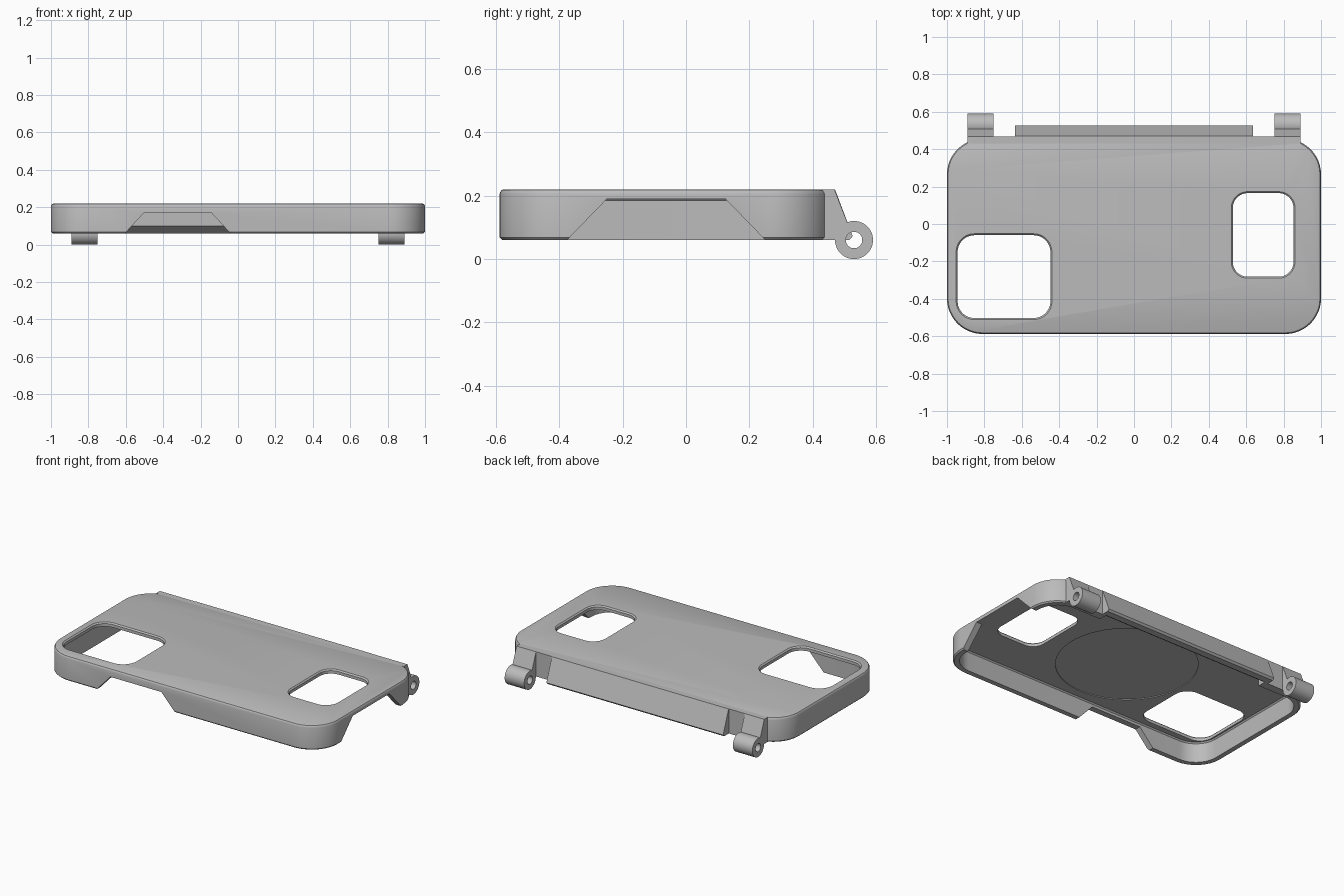
import bpy, bmesh, math
from mathutils import Matrix

cube = bpy.data.objects.get("Cube")
if cube:
    bpy.data.objects.remove(cube, do_unlink=True)

grey = bpy.data.materials.new("matte grey")
grey.use_nodes = True
COLOR = (0.5, 0.5, 0.5, 1)
grey.diffuse_color = COLOR
grey.node_tree.nodes["Principled BSDF"].inputs["Base Color"].default_value = COLOR

TOP, BOTTOM = 0.22, 0.06


def finish(name, bm):
    bmesh.ops.recalc_face_normals(bm, faces=bm.faces)
    mesh = bpy.data.meshes.new(name)
    bm.to_mesh(mesh)
    bm.free()
    mesh.materials.append(grey)
    obj = bpy.data.objects.new(name, mesh)
    bpy.context.collection.objects.link(obj)
    return obj


def rounded_loft(name, x0, x1, y0, y1, radius, levels, steps=12):
    """Stack of rounded rectangles; levels are (height, inset)."""
    bm = bmesh.new()
    rings = []
    for z, inset in levels:
        r = radius - inset
        ring = []
        for i, (cx, cy) in enumerate([(x1 - radius, y1 - radius), (x0 + radius, y1 - radius),
                                      (x0 + radius, y0 + radius), (x1 - radius, y0 + radius)]):
            for k in range(steps + 1):
                a = (i + k / steps) * math.pi / 2
                ring.append(bm.verts.new((cx + r * math.cos(a), cy + r * math.sin(a), z)))
        rings.append(ring)
    for low, high in zip(rings, rings[1:]):
        for j in range(len(low)):
            k = (j + 1) % len(low)
            bm.faces.new((low[j], low[k], high[k], high[j]))
    bm.faces.new(rings[0])
    bm.faces.new(rings[-1])
    return finish(name, bm)


def prism(name, profile, start, end, axis="x"):
    """Extrude a (horizontal, z) profile along x or y."""
    bm = bmesh.new()
    place = (lambda h, z, t: (t, h, z)) if axis == "x" else (lambda h, z, t: (h, t, z))
    a = [bm.verts.new(place(h, z, start)) for h, z in profile]
    b = [bm.verts.new(place(h, z, end)) for h, z in profile]
    bm.faces.new(a)
    bm.faces.new(b)
    for i in range(len(a)):
        j = (i + 1) % len(a)
        bm.faces.new((a[i], a[j], b[j], b[i]))
    return finish(name, bm)


def cylinder(name, radius, depth, location, along_x=True, segments=48):
    bm = bmesh.new()
    turn = Matrix.Rotation(math.pi / 2, 4, "Y") if along_x else Matrix.Identity(4)
    bmesh.ops.create_cone(bm, cap_ends=True, segments=segments, radius1=radius, radius2=radius,
                          depth=depth, matrix=Matrix.Translation(location) @ turn)
    return finish(name, bm)


def combine(obj, other, operation="DIFFERENCE", keep=False):
    mod = obj.modifiers.new("combine", "BOOLEAN")
    mod.operation, mod.solver, mod.object = operation, "EXACT", other
    bpy.context.view_layer.update()
    result = bpy.data.meshes.new_from_object(
        obj.evaluated_get(bpy.context.evaluated_depsgraph_get()))
    obj.modifiers.clear()
    obj.data = result
    if not keep:
        bpy.data.objects.remove(other, do_unlink=True)


# Hollow case shell, open underneath
shell = rounded_loft("case_shell", -1, 1, -0.588, 0.455, 0.19,
                     [(BOTTOM, 0.008), (BOTTOM + 0.008, 0), (0.205, 0), (0.211, 0.002),
                      (0.217, 0.006), (TOP, 0.013)])
combine(shell, rounded_loft("cavity", -0.96, 0.96, -0.548, 0.415, 0.15,
                            [(0, 0), (0.185, 0), (0.193, 0.008)]))

# Shallow round recess in the underside of the plate
combine(shell, cylinder("recess", 0.42, 0.03, (0, -0.066, 0.183), along_x=False, segments=96))

# Windows with a softened top edge
for box, radius in [((-0.943, -0.447, -0.503, -0.06), 0.09), ((0.528, 0.853, -0.282, 0.165), 0.08)]:
    combine(shell, rounded_loft("window", *box, radius,
                                [(0.15, 0), (0.212, 0), (TOP, -0.008), (0.25, -0.008)]))


# Tapered openings in the front and left walls
def notch(low, high, top, grow=0.0):
    slope = (high[0] - low[0]) / (top - BOTTOM)
    return [(low[0] - slope * 0.03 - grow, BOTTOM - 0.03), (high[0] - grow, top + grow),
            (high[1] + grow, top + grow), (low[1] + slope * 0.03 + grow, BOTTOM - 0.03)]


combine(shell, prism("front_notch", notch((-0.605, -0.04), (-0.505, -0.14), 0.168), -0.7, -0.5, "y"))
combine(shell, prism("side_notch", notch((-0.375, 0.25), (-0.25, 0.125), 0.189), 0.9, 1.1))

# Straight strip thickening the back wall, and the sloping flap on it
strip = prism("back_strip", [(0.43, BOTTOM), (0.468, BOTTOM), (0.468, TOP), (0.43, TOP)], -0.89, 0.89)
flap = prism("back_flap", [(0.44, BOTTOM), (0.515, BOTTOM), (0.526, 0.072), (0.47, TOP), (0.44, TOP)],
             -0.635, 0.635)
combine(strip, flap, "UNION")
combine(shell, strip, "UNION")

# Inner chamfer along the bottom of the back wall
combine(shell, prism("inner_chamfer", [(0.40, 0.11), (0.415, 0.10), (0.485, 0.05), (0.40, 0.05)],
                     -0.61, 0.61))

# Two hinge knuckles with pin holes
hinges = []
for side, label in ((1, "left"), (-1, "right")):
    x0, x1 = sorted((side * 0.75, side * 0.89))
    hinge = prism(label + "_hinge", [(0.44, BOTTOM), (0.53, BOTTOM), (0.535, 0.105), (0.509, 0.115),
                                     (0.468, TOP), (0.44, TOP)], x0, x1)
    centre = (side * 0.82, 0.53, 0.06)
    combine(hinge, cylinder("barrel", 0.06, 0.14, centre), "UNION")
    combine(hinge, cylinder("pin_hole", 0.026, 0.3, centre))
    hinges.append(hinge)

# Smooth curves, sharp edges
for obj in [shell] + hinges:
    bpy.ops.object.select_all(action="DESELECT")
    obj.select_set(True)
    bpy.context.view_layer.objects.active = obj
    bpy.ops.object.shade_smooth_by_angle(angle=math.radians(30))
